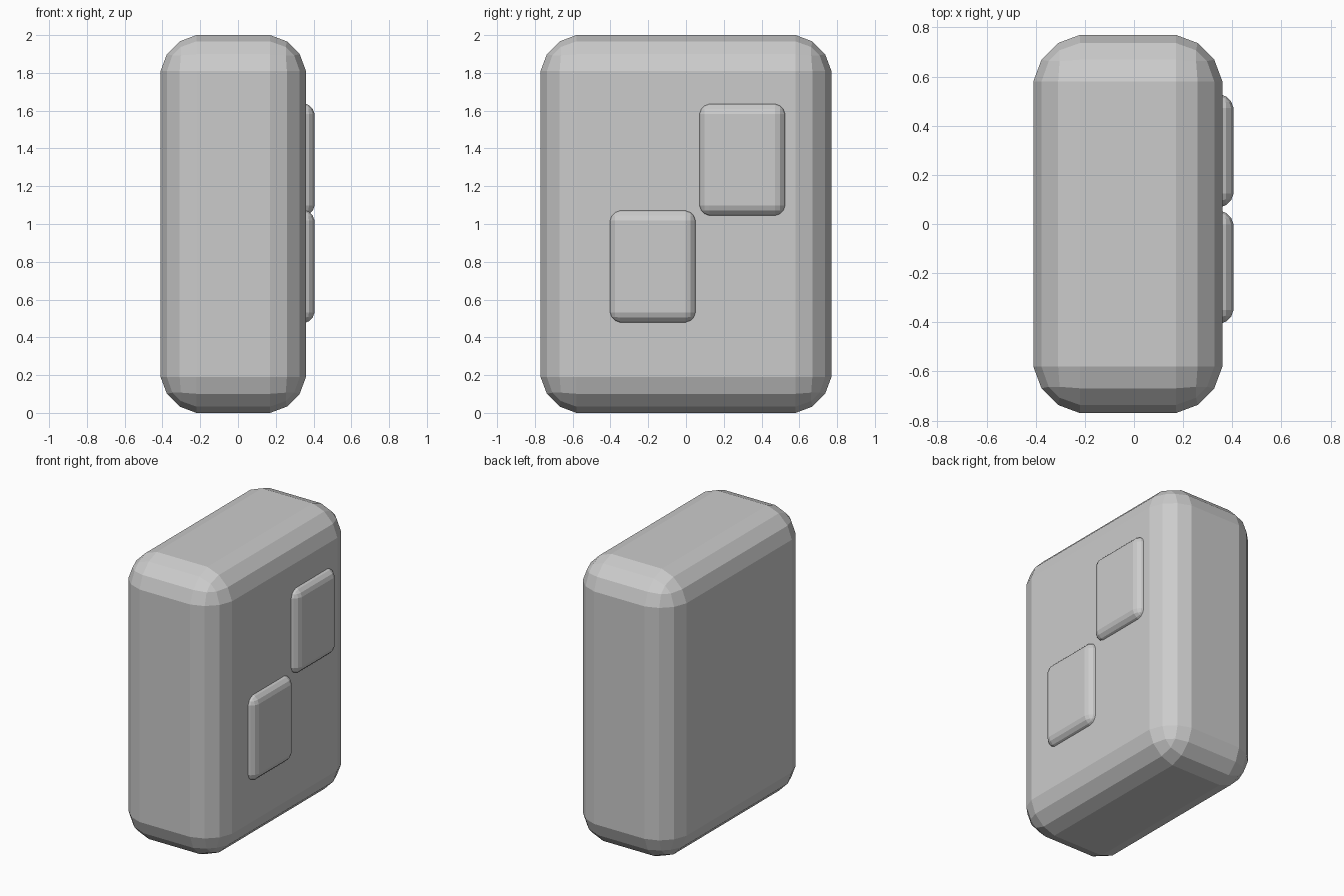
import bpy
import bmesh

if "Cube" in bpy.data.objects:
    bpy.data.objects.remove(bpy.data.objects["Cube"])

SIZE = (0.77, 1.54, 2.0)


def rounded_block(name, centre, scale):
    """Low-poly block with every edge rounded in three flat steps."""
    bm = bmesh.new()
    bmesh.ops.create_cube(bm, size=1)
    for v in bm.verts:
        v.co = [c + co * s * scale for c, co, s in zip(centre, v.co, SIZE)]
    bmesh.ops.bevel(bm, geom=bm.edges[:], offset=0.19 * scale,
                    offset_type='OFFSET', segments=3, profile=0.44,
                    affect='EDGES', clamp_overlap=True)
    mesh = bpy.data.meshes.new(name)
    bm.to_mesh(mesh)
    bm.free()
    obj = bpy.data.objects.new(name, mesh)
    bpy.context.collection.objects.link(obj)
    return obj


# Main body
rounded_block("body", (-0.025, 0, 1.0), 1.0)

# Two raised pads, smaller copies of the body sunk into the right face
rounded_block("upper_pad", (0.29, 0.298, 1.34), 0.3)
rounded_block("lower_pad", (0.29, -0.176, 0.775), 0.3)
